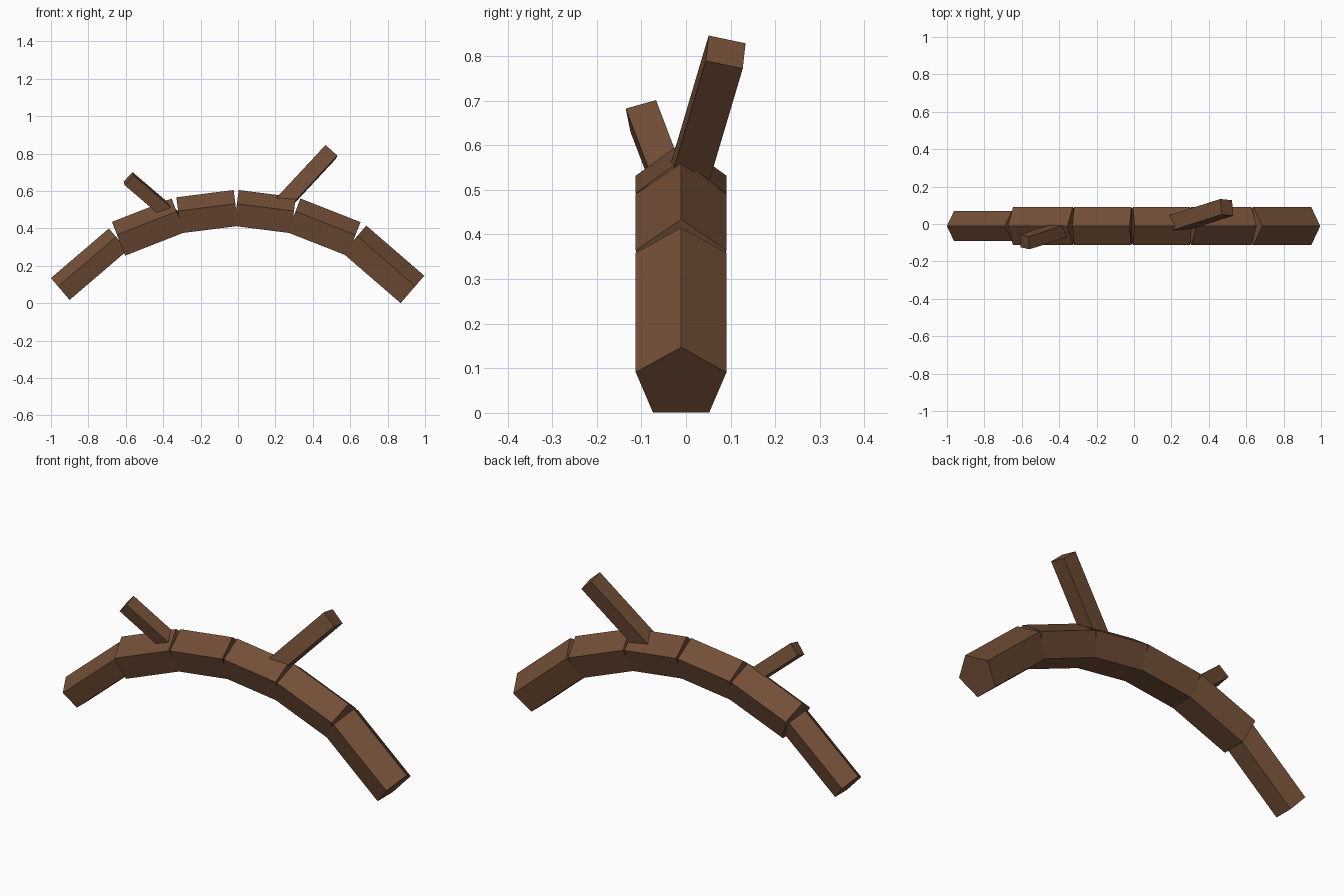
import bpy, bmesh, math
from mathutils import Vector

if "Cube" in bpy.data.objects:
    bpy.data.objects.remove(bpy.data.objects["Cube"])

bark = bpy.data.materials.new("bark brown")
bark.diffuse_color = (0.17, 0.077, 0.038, 1)
bark.use_nodes = True
bark.node_tree.nodes["Principled BSDF"].inputs["Base Color"].default_value = bark.diffuse_color


def prism(name, start, end, up, radius, sides, turn=0.0):
    """Closed straight prism between two points; first corner points along 'up'."""
    start, end = Vector(start), Vector(end)
    axis = (end - start).normalized()
    up = Vector(up)
    up = (up - axis * up.dot(axis)).normalized()
    side = axis.cross(up)
    bm = bmesh.new()
    rings = []
    for p in (start, end):
        ring = []
        for i in range(sides):
            a = turn + math.tau * i / sides
            ring.append(bm.verts.new(p + radius * (up * math.cos(a) + side * math.sin(a))))
        rings.append(ring)
    a, b = rings
    bm.faces.new(a[::-1])
    bm.faces.new(b)
    for i in range(sides):
        j = (i + 1) % sides
        bm.faces.new((a[i], a[j], b[j], b[i]))
    bmesh.ops.recalc_face_normals(bm, faces=bm.faces)
    mesh = bpy.data.meshes.new(name)
    bm.to_mesh(mesh)
    bm.free()
    mesh.materials.append(bark)
    obj = bpy.data.objects.new(name, mesh)
    bpy.context.collection.objects.link(obj)
    return obj


# Arched trunk: five-sided logs laid end to end, the left one thinner
path = [(-0.945, 0.07), (-0.635, 0.335), (-0.316, 0.46), (-0.01, 0.499),
        (0.295, 0.46), (0.616, 0.334), (0.926, 0.066)]
for i, (p, q) in enumerate(zip(path, path[1:])):
    prism(f"trunk_segment_{i + 1}", (p[0], -0.011, p[1]), (q[0], -0.011, q[1]),
          (0, 0, 1), 0.085 if i == 0 else 0.107, 5)

# Square branches growing from the trunk's core
prism("long_branch", (0.198, -0.006, 0.489), (0.496, 0.089, 0.809),
      (-0.063, 0.007, 0.06), 0.06, 4, math.pi / 4)
prism("short_branch", (-0.326, -0.012, 0.445), (-0.585, -0.096, 0.666),
      (0.046, -0.01, 0.05), 0.05, 4, math.pi / 4)
